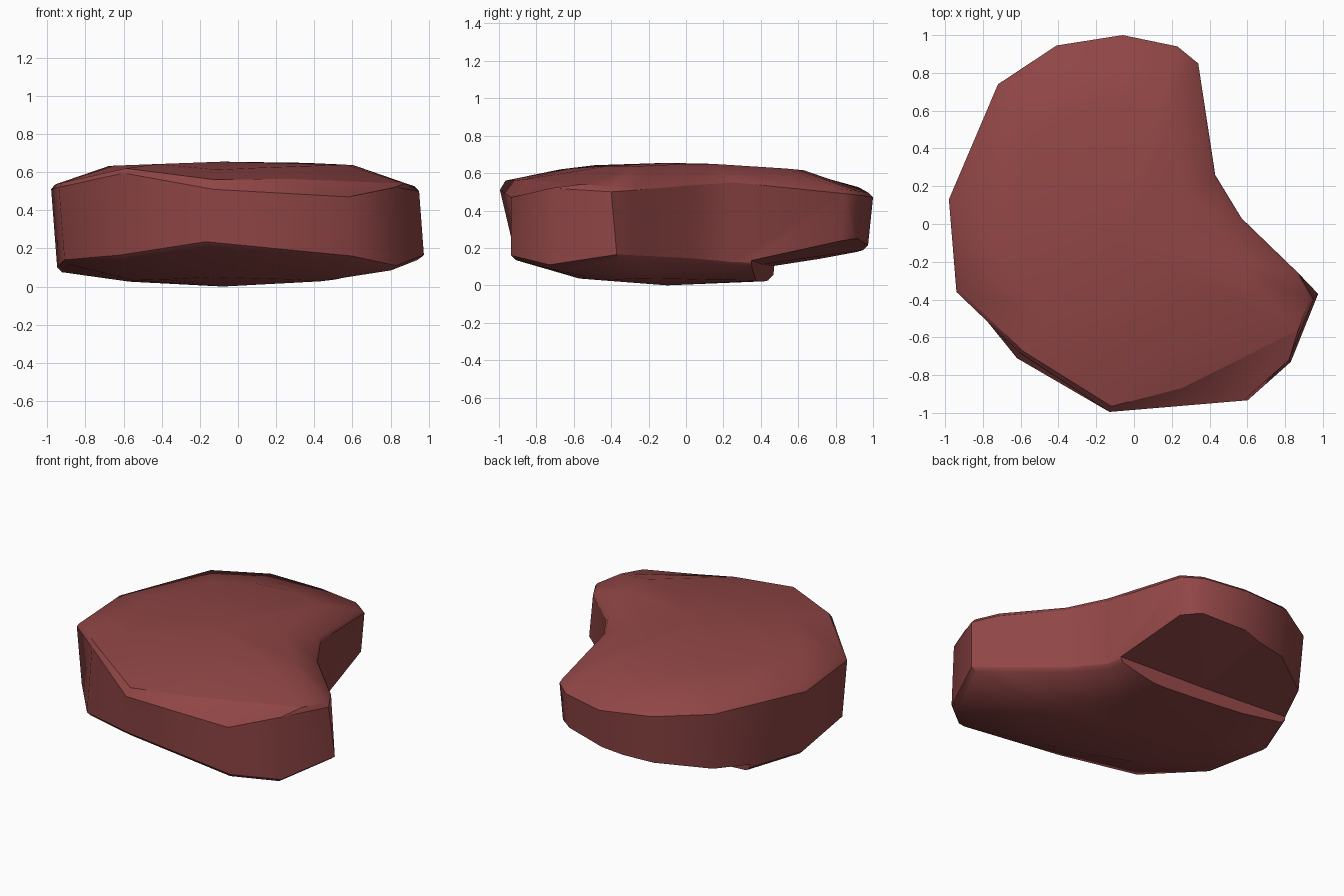
import bpy, bmesh, math

if "Cube" in bpy.data.objects:
    bpy.data.objects.remove(bpy.data.objects["Cube"])

# Outline of the slab: x, y, wall top z, wall bottom z (counter-clockwise)
OUTLINE = [
    (-0.06, 1.00, .47, .10), (-0.41, .945, .50, .09), (-0.72, .74, .52, .07),
    (-0.98, .13, .51, .10), (-0.94, -.36, .52, .14), (-0.60, -.685, .595, .165),
    (-0.13, -.995, .51, .235), (0.58, -.935, .47, .16), (0.82, -.72, .52, .11),
    (0.95, -.40, .50, .165), (0.87, -.26, .51, .16), (0.57, .03, .535, .145),
    (0.43, .26, .55, .125), (0.34, .85, .49, .11), (0.23, .94, .48, .10)]
# Rim points pulled back where the front top corner is chipped off
CHIP = {6: (-.12, -.965, .56), 7: (.25, -.87, .565), 8: (.87, -.56, .54)}
# Foot points of the wall that do not follow the general taper
FOOT = {5: (-.62, -.71), 6: (-.17, -.93), 7: (.60, -.935),
        8: (.83, -.73), 9: (.975, -.37)}
CX, CY = -0.08, -0.10


def toward(x, y, s):
    return CX + (x - CX) * s, CY + (y - CY) * s


def dome_z(x, y):
    return (.655 - .05 * x * x - .10 * max(y, 0) ** 2
            - .19 * max(-y - .47, 0))


def slab_rings():
    wall_top = [(x, y, t) for x, y, t, b in OUTLINE]
    wall_low = [(*FOOT.get(i, toward(x, y, .965)), b)
                for i, (x, y, t, b) in enumerate(OUTLINE)]
    rim = [CHIP.get(i, (*toward(x, y, .978), z + .025))
           for i, (x, y, z) in enumerate(wall_top)]
    dome = []
    for x, y, z in rim:
        px, py = toward(x, y, .68)
        dome.append((px, py, dome_z(px, py)))
    low_rim = [(*toward(x, y, .97), z - .025) for x, y, z in wall_low]
    belly = [(*toward(x, y, .58), .012 + .18 * z) for x, y, z in low_rim]
    return [belly, low_rim, wall_low, wall_top, rim, dome]


def mesh_object(name, bm):
    bmesh.ops.recalc_face_normals(bm, faces=bm.faces)
    me = bpy.data.meshes.new(name)
    bm.to_mesh(me)
    bm.free()
    ob = bpy.data.objects.new(name, me)
    bpy.context.collection.objects.link(ob)
    return ob


# Stone slab: stacked rings closed by a shallow dome and belly
bm = bmesh.new()
rings = [[bm.verts.new(p) for p in ring] for ring in slab_rings()]
n = len(OUTLINE)
for a, b in zip(rings, rings[1:]):
    for i in range(n):
        j = (i + 1) % n
        bm.faces.new((a[i], a[j], b[j], b[i]))
for ring, z in ((rings[0], 0.0), (rings[-1], .655)):
    c = bm.verts.new((CX, CY, z))
    for i in range(n):
        bm.faces.new((ring[i], ring[(i + 1) % n], c))
# Crisp wall edges and chip edge
for k in (2, 3, 4):
    for i in range(n):
        if k != 4 or i in (6, 7, 8):
            bm.edges.get((rings[k][i], rings[k][(i + 1) % n])).smooth = False
slab = mesh_object("stone_slab", bm)

# Cutter for the stepped break under the back end: columns from right to left
# with x, front y, front floor z, back floor z
COLUMNS = [(.60, .33, .14, .36), (-.20, .41, .112, .24), (-1.1, .50, .10, .20)]
bm = bmesh.new()
cols = [[bm.verts.new(p) for p in ((x, y, -.5), (x, y, zf),
                                   (x, 1.3, zb), (x, 1.3, -.5))]
        for x, y, zf, zb in COLUMNS]
for a, b in zip(cols, cols[1:]):
    for i in range(4):
        j = (i + 1) % 4
        bm.faces.new((a[i], a[j], b[j], b[i]))
bm.faces.new(cols[0])
bm.faces.new(cols[-1])
bmesh.ops.triangulate(bm, faces=bm.faces)
cutter = mesh_object("break_cutter", bm)
cutter.hide_render = True

mod = slab.modifiers.new("break", 'BOOLEAN')
mod.operation = 'DIFFERENCE'
mod.solver = 'EXACT'
mod.object = cutter
bpy.context.view_layer.objects.active = slab
slab.select_set(True)
bpy.ops.object.modifier_apply(modifier=mod.name)
bpy.data.objects.remove(cutter, do_unlink=True)

# Colour and shading
mat = bpy.data.materials.new("dull red stone")
mat.diffuse_color = (.28, .06, .06, 1)
mat.use_nodes = True
mat.node_tree.nodes["Principled BSDF"].inputs["Base Color"].default_value = mat.diffuse_color
slab.data.materials.clear()
slab.data.materials.append(mat)
bpy.ops.object.shade_smooth_by_angle(angle=math.radians(42))
